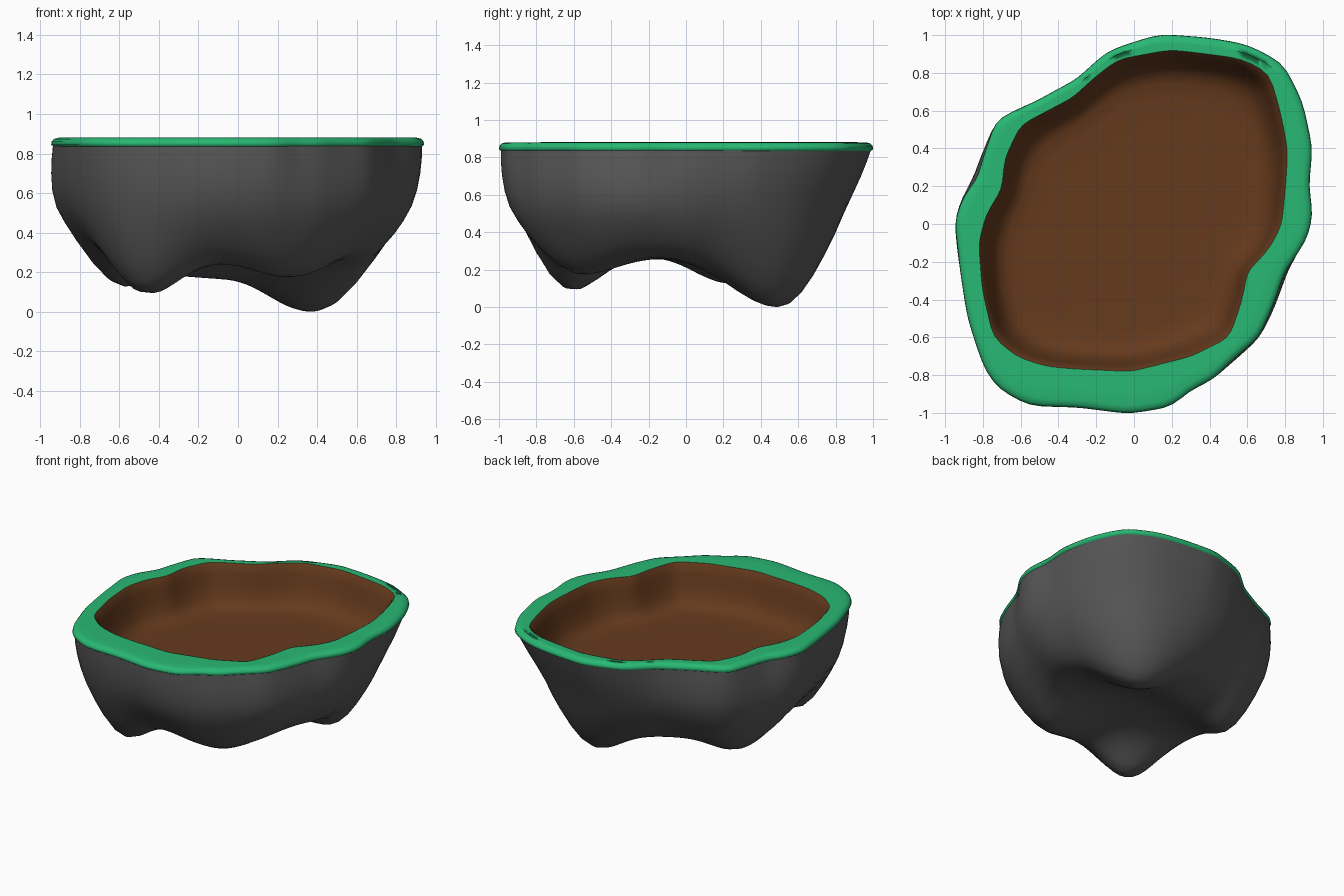
import bpy, bmesh, math

if "Cube" in bpy.data.objects:
    bpy.data.objects.remove(bpy.data.objects["Cube"])

N = 120
OUTER = [(.945, .05), (.925, .22), (.945, .4), (.89, .65), (.79, .85), (.6, .95), (.4, .985), (.14, 1.005),
         (-.13, .92), (-.3, .77), (-.52, .65), (-.73, .55), (-.8, .35), (-.83, .24), (-.9, .15),
         (-.95, .02), (-.92, -.25), (-.88, -.5), (-.79, -.77), (-.72, -.87), (-.56, -.96),
         (-.3, -.97), (-.03, -1.005), (.19, -.97), (.3, -.88), (.42, -.82), (.5, -.74),
         (.66, -.6), (.73, -.45), (.8, -.25), (.92, -.07)]
INNER = [(.78, 0), (.8, .2), (.81, .4), (.77, .6), (.71, .8), (.57, .87), (.2, .92), (-.08, .87),
         (-.2, .78), (-.32, .67), (-.6, .52), (-.68, .35), (-.7, .18), (-.78, .05), (-.82, -.1),
         (-.8, -.35), (-.74, -.6), (-.62, -.7), (-.47, -.75), (-.02, -.78), (.3, -.7), (.5, -.6),
         (.57, -.4), (.6, -.25), (.72, -.12)]


def blur(r, passes):
    for _ in range(passes):
        r = [(r[i - 1] + 2 * r[i] + r[(i + 1) % N]) / 4 for i in range(N)]
    return r


def radii(points):
    """Resample an outline as N radii at equal angles."""
    polar = sorted((math.atan2(y, x) % math.tau, math.hypot(x, y)) for x, y in points)
    polar = [(polar[-1][0] - math.tau, polar[-1][1])] + polar + [(polar[0][0] + math.tau, polar[0][1])]
    out = []
    for i in range(N):
        a = math.tau * i / N
        for (a0, r0), (a1, r1) in zip(polar, polar[1:]):
            if a0 <= a < a1:
                t = (a - a0) / (a1 - a0)
                x = r0 * math.cos(a0) * (1 - t) + r1 * math.cos(a1) * t
                y = r0 * math.sin(a0) * (1 - t) + r1 * math.sin(a1) * t
                out.append(math.hypot(x, y))
                break
    return blur(out, 1)


def ring(r, z):
    """Loop of points; z is a number or a function of x and y."""
    pts = []
    for i, q in enumerate(r):
        x, y = q * math.cos(math.tau * i / N), q * math.sin(math.tau * i / N)
        pts.append((x, y, z(x, y) if callable(z) else z))
    return pts


def loft(name, rings, color, tip=None):
    bm = bmesh.new()
    loops = [[bm.verts.new(p) for p in r] for r in rings]
    for a, b in zip(loops, loops[1:]):
        for i in range(N):
            j = (i + 1) % N
            bm.faces.new((a[i], b[i], b[j], a[j]))
    if tip is not None:
        c = bm.verts.new((0, 0, tip))
        for i in range(N):
            bm.faces.new((loops[-1][i], c, loops[-1][(i + 1) % N]))
    for f in bm.faces:
        f.smooth = True
    mesh = bpy.data.meshes.new(name)
    bm.to_mesh(mesh)
    bm.free()
    mat = bpy.data.materials.new(name + "_color")
    mat.diffuse_color = (*color, 1)
    mat.use_nodes = True
    mat.node_tree.nodes["Principled BSDF"].inputs["Base Color"].default_value = mat.diffuse_color
    mesh.materials.append(mat)
    obj = bpy.data.objects.new(name, mesh)
    bpy.context.collection.objects.link(obj)
    return obj


outer, inner = radii(OUTER), radii(INNER)
soft = blur(outer, 14)

# Rock: rounded sides falling to a lumpy underside (lobes: x, y, depth, spread)
LOBES = [(.37, .49, .275, .25), (-.49, -.66, .22, .18), (.27, -.57, .105, .2), (-.63, .24, .16, .18),
         (-.18, .3, .08, .17)]


def underside(x, y):
    return .28 - sum(d * math.exp(-((x - cx) ** 2 + (y - cy) ** 2) / (2 * s * s))
                     for cx, cy, d, s in LOBES)


def toward(i, deg):
    return max(0, math.cos(math.tau * i / N - math.radians(deg))) ** 2


# Sides bulge to the left back and right front, and taper toward the back right
bulge = [.07 * toward(i, 158) + .07 * toward(i, -34) - .1 * toward(i, 60) for i in range(N)]
PROFILE = [(.99, 0), (.985, .12), (.975, .25), (.955, .4), (.925, .54), (.88, .67), (.83, .78),
           (.77, .88), (.71, .95), (.65, .99)] + [(.6 - .05 * k, 1) for k in range(12)]
rings = []
for f, g in PROFILE:
    w = min(1, g / .5) * .75
    e = min(1, g / .5)
    r = [f * (1 + e * b) * (o * (1 - w) + s * w) for o, s, b in zip(outer, soft, bulge)]
    rings.append(ring(r, lambda x, y, g=g: .845 + (underside(x, y) - .845) * g))
rock = loft("rock", rings, (.1, .1, .1), tip=underside(0, 0))


# Grass: flat rim with a rounded outer lip
def out(k):
    return [o * k for o in outer]


loft("grass_rim", [ring(inner, .88), ring([i * .5 + o * .5 for i, o in zip(inner, outer)], .88),
                   ring(out(.96), .88), ring(out(.985), .874), ring(out(.997), .86),
                   ring(out(1), .844), ring(out(.987), .834)], (.022, .48, .175))

# Soil: basin inside the rim
core = blur(inner, 10)
rings = []
for f, z in [(1.002, .882), (.985, .865), (.965, .81), (.945, .74), (.915, .67), (.875, .62),
             (.81, .597), (.7, .592), (.4, .59)]:
    w = min(1, (1 - f) * 6) if f < 1 else 0
    rings.append(ring([f * (i * (1 - w) + c * w) for i, c in zip(inner, core)], z))
loft("soil", rings, (.13, .042, .012), tip=.59)

# Stand the lowest point on the floor
low = min(v.co.z for v in rock.data.vertices)
for v in rock.data.vertices:
    v.co.z -= low * max(0, (.845 - v.co.z) / .845)
